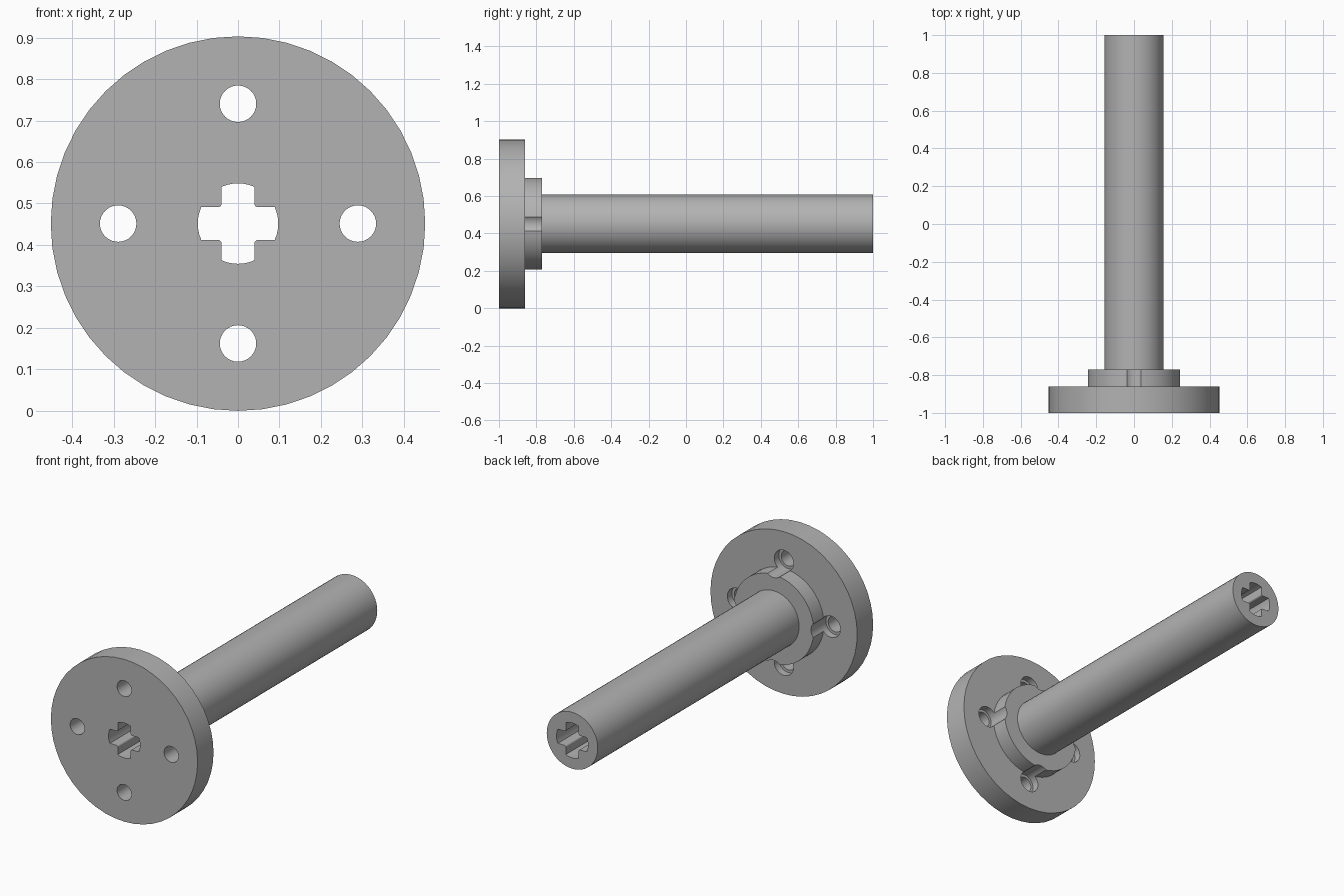
import bpy, bmesh, math
from mathutils import Vector

if "Cube" in bpy.data.objects:
    bpy.data.objects.remove(bpy.data.objects["Cube"])

CZ = 0.4515          # height of the axis
grey = bpy.data.materials.new("light grey")
grey.diffuse_color = (0.45, 0.45, 0.45, 1)
grey.use_nodes = True
grey.node_tree.nodes["Principled BSDF"].inputs["Base Color"].default_value = grey.diffuse_color


def make(name, bm):
    bmesh.ops.recalc_face_normals(bm, faces=bm.faces)
    me = bpy.data.meshes.new(name)
    bm.to_mesh(me)
    bm.free()
    me.materials.append(grey)
    ob = bpy.data.objects.new(name, me)
    bpy.context.collection.objects.link(ob)
    return ob


def prism(name, outline, y0, y1):
    """Extrude an (x, z) outline along y."""
    bm = bmesh.new()
    face = bm.faces.new([bm.verts.new((x, y0, z)) for x, z in outline])
    ext = bmesh.ops.extrude_face_region(bm, geom=[face])
    verts = [v for v in ext["geom"] if isinstance(v, bmesh.types.BMVert)]
    bmesh.ops.translate(bm, verts=verts, vec=(0, y1 - y0, 0))
    return make(name, bm)


def circle(r, n, cx=0, cz=CZ):
    return [(cx + r * math.cos(2 * math.pi * i / n),
             cz + r * math.sin(2 * math.pi * i / n)) for i in range(n)]


# Flange, collar and shaft turned as one solid
SEG = 48
profile = [(0.4515, -1), (0.4515, -0.86), (0.247, -0.86),
           (0.247, -0.77), (0.157, -0.77), (0.157, 1)]
bm = bmesh.new()
rings = [[bm.verts.new((x, y, z)) for x, z in circle(r, SEG)] for r, y in profile]
for a, b in zip(rings, rings[1:]):
    for i in range(SEG):
        j = (i + 1) % SEG
        bm.faces.new((a[i], a[j], b[j], b[i]))
bm.faces.new(rings[0])
bm.faces.new(rings[-1])
body = make("flanged_shaft", bm)

# Cross-shaped bore: rounded arm tips and rounded inner corners
W, R, F = 0.0395, 0.097, 0.009
tip = math.asin(W / R)
cross = []
for q in range(4):
    turn = q * math.pi / 2
    arm = [(R * math.cos(t), R * math.sin(t))
           for t in (-tip + 2 * tip * k / 6 for k in range(7))]
    corner = [(W + F - F * math.sin(t), W + F - F * math.cos(t))
              for t in (math.pi / 2 * k / 4 for k in range(5))]
    for x, z in arm + corner:
        cross.append((x * math.cos(turn) - z * math.sin(turn),
                      x * math.sin(turn) + z * math.cos(turn) + CZ))
cutters = [prism("cross_bore", cross, -1.1, 1.1)]

# Four pin holes, each with a wider recess that also notches the collar
for q in range(4):
    cx = 0.289 * math.cos(q * math.pi / 2)
    cz = CZ + 0.289 * math.sin(q * math.pi / 2)
    cutters.append(prism("pin_hole", circle(0.044, 32, cx, cz), -1.1, -0.88))
    cutters.append(prism("pin_recess", circle(0.059, 32, cx, cz), -0.90, -0.70))

bpy.context.view_layer.objects.active = body
for c in cutters:
    mod = body.modifiers.new(c.name, "BOOLEAN")
    mod.operation = "DIFFERENCE"
    mod.solver = "EXACT"
    mod.object = c
    bpy.ops.object.modifier_apply(modifier=mod.name)
    bpy.data.objects.remove(c)

# Smooth round walls, sharp rims
bpy.ops.object.select_all(action="DESELECT")
body.select_set(True)
bpy.ops.object.shade_smooth_by_angle(angle=math.radians(30))
